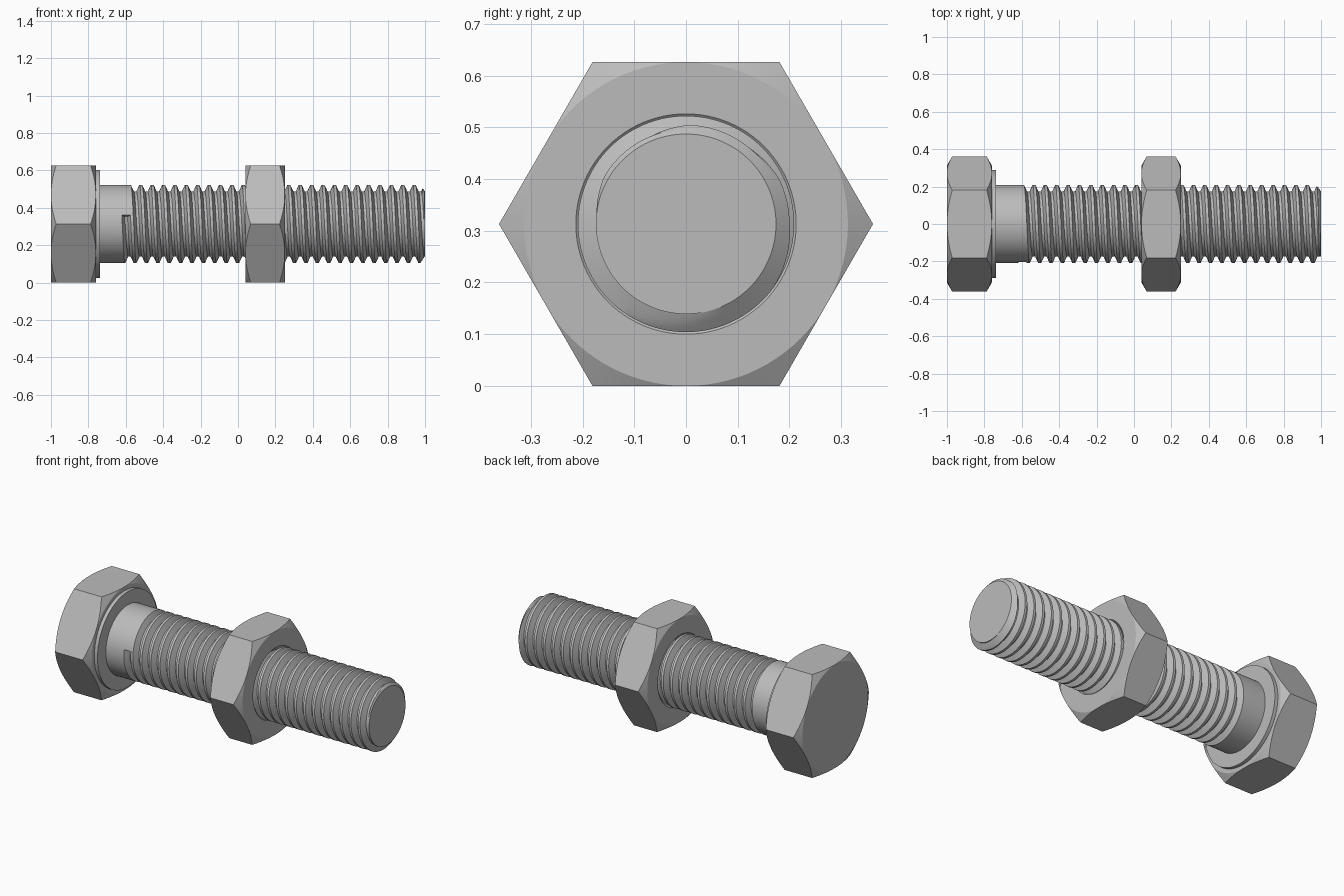
import bpy, bmesh, math

cube = bpy.data.objects.get("Cube")
if cube:
    bpy.data.objects.remove(cube, do_unlink=True)

steel = bpy.data.materials.new("grey_steel")
steel.use_nodes = True
COLOUR = (0.5, 0.5, 0.5, 1)
steel.diffuse_color = COLOUR
steel.node_tree.nodes["Principled BSDF"].inputs["Base Color"].default_value = COLOUR

AXIS_Z = 0.313      # height of the bolt axis, also half the hexagon's width
RADIUS = 0.209      # thread crest
ROOT = 0.174        # thread root
PITCH = 0.0609
SEGMENTS = 96


def sweep(bm, profile, start=0.0, loop=False):
    """Turn profile(t) = [(x, radius), ...] about the x axis, t running 0 to 1."""
    columns = []
    for j in range(SEGMENTS + 1):
        t = j / SEGMENTS
        a = start + t * math.tau
        columns.append([bm.verts.new((x, r * math.cos(a), r * math.sin(a)))
                        for x, r in profile(t)])
    n = len(columns[0])
    for c, d in zip(columns, columns[1:]):
        for i in range(n if loop else n - 1):
            k = (i + 1) % n
            bm.faces.new((c[i], d[i], d[k], c[k]))
    if not loop:
        bm.faces.new([c[0] for c in columns[:-1]])
    return columns


def finish(bm, name):
    bmesh.ops.remove_doubles(bm, verts=bm.verts, dist=0.00005)
    bmesh.ops.recalc_face_normals(bm, faces=bm.faces)
    mesh = bpy.data.meshes.new(name)
    bm.to_mesh(mesh)
    bm.free()
    mesh.materials.append(steel)
    obj = bpy.data.objects.new(name, mesh)
    obj.location.z = AXIS_Z
    bpy.context.collection.objects.link(obj)
    bpy.ops.object.select_all(action="DESELECT")
    obj.select_set(True)
    bpy.context.view_layer.objects.active = obj
    bpy.ops.object.shade_smooth_by_angle(angle=math.radians(20))
    return obj


def hexagon(t, x0, x1):
    """Hexagon outline with both ends chamfered at thirty degrees."""
    a = (t * math.tau) % (math.pi / 3) - math.pi / 6
    r = AXIS_Z / math.cos(a)
    d = (r - AXIS_Z) * math.tan(math.pi / 6)
    return [(x0, AXIS_Z), (x0 + d, r), (x1 - d, r), (x1, AXIS_Z)]


# Bolt head with its raised bearing face
bm = bmesh.new()
sweep(bm, lambda t: hexagon(t, -1, -0.76) + [(-0.76, 0.289), (-0.739, 0.289), (-0.739, 0.15)])
finish(bm, "bolt_head")

# Nut with a countersunk bore
bm = bmesh.new()
sweep(bm, lambda t: hexagon(t, 0.04, 0.25)
      + [(0.25, 0.213), (0.22, 0.18), (0.07, 0.18), (0.04, 0.213)], loop=True)
finish(bm, "nut")

# Shank with a helical groove that starts abruptly at the front
FIRST, WIDE, NARROW, CHAMFER = -0.598, 0.023, 0.007, 0.026
TURNS = math.ceil((1 - FIRST) / PITCH) + 2


def thread(t):
    points = [(-0.745, RADIUS)]
    for k in range(TURNS):
        x = FIRST + PITCH * (k + t)
        points += [(x - WIDE, RADIUS), (x - NARROW, ROOT), (x + NARROW, ROOT), (x + WIDE, RADIUS)]
    return points


bm = bmesh.new()
columns = sweep(bm, thread, start=math.pi - 0.226)
bm.faces.new(columns[0][1:5])
bmesh.ops.remove_doubles(bm, verts=bm.verts, dist=0.00005)


def cut(x, trim):
    return bmesh.ops.bisect_plane(bm, geom=bm.verts[:] + bm.edges[:] + bm.faces[:], dist=0.00001,
                                  plane_co=(x, 0, 0), plane_no=(1, 0, 0), clear_outer=trim)


# Chamfer and close the free end
for step in range(4):
    cut(1 - CHAMFER * (1 - step / 4), False)
end = cut(1, True)
for v in bm.verts:
    limit = ROOT + (1 - v.co.x) * (RADIUS - ROOT) / CHAMFER
    r = math.hypot(v.co.y, v.co.z)
    if r > limit:
        v.co.y *= limit / r
        v.co.z *= limit / r
rim = [e for e in end["geom_cut"] if isinstance(e, bmesh.types.BMEdge)]
bmesh.ops.edgeloop_fill(bm, edges=rim)
finish(bm, "threaded_shank")
